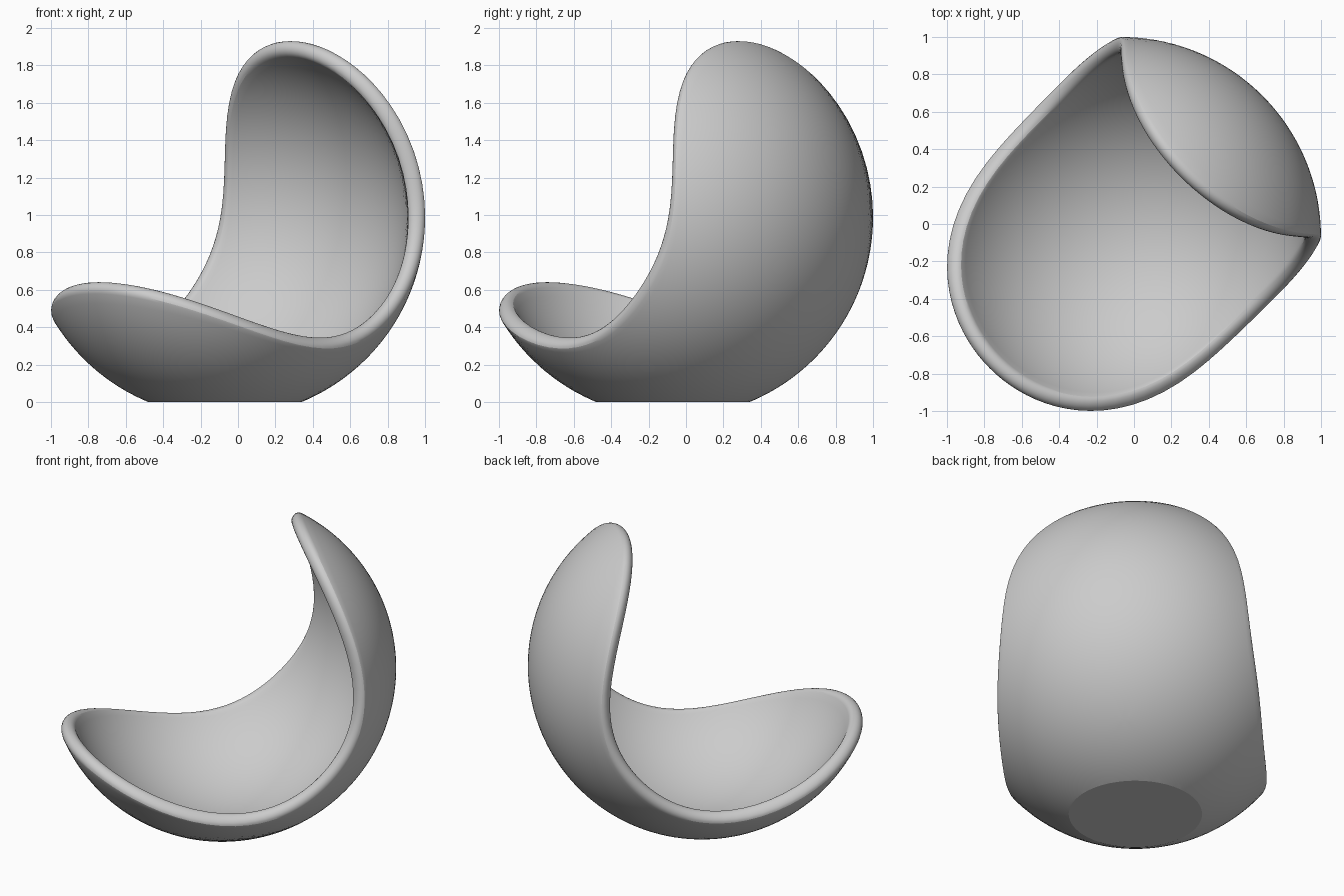
import bpy, bmesh, math
from mathutils import Vector

if "Cube" in bpy.data.objects:
    bpy.data.objects.remove(bpy.data.objects["Cube"])

R_OUT, R_IN = 1.07, 0.98
R_MID, R_RIM = (R_OUT + R_IN) / 2, (R_OUT - R_IN) / 2
CENTRE = Vector((-0.07, -0.07, 0.988))
SEG, ROWS, RIM_STEPS = 128, 36, 10

# Frame of the shell: its middle points down and back along the diagonal
back = Vector((1, 1, 0)).normalized()
side = Vector((1, -1, 0)).normalized()
up = Vector((0, 0, 1))
axis = (back - up).normalized()
rise = (back + up).normalized()


def direction(theta, phi):
    return (axis * math.cos(theta) + rise * math.sin(theta) * math.cos(phi)
            + side * math.sin(theta) * math.sin(phi))


def rim_angle(phi):
    """Angle from the axis at which the sphere meets the scooped opening."""
    lo, hi = 0.0, 2.6
    for _ in range(40):
        t = (lo + hi) / 2
        p = R_OUT * math.cos(t)
        s = R_OUT * math.sin(t) * math.cos(phi) - 0.04
        if p > 0.68 - 0.55 * s ** 2 - 0.55 * s ** 4:
            lo = t
        else:
            hi = t
    return lo


# Shell section per spoke: outside, rounded rim, inside
bm = bmesh.new()
outer_pole = bm.verts.new(CENTRE + axis * R_OUT)
inner_pole = bm.verts.new(CENTRE + axis * R_IN)
spokes = []
for i in range(SEG):
    phi = 2 * math.pi * i / SEG
    end = rim_angle(phi) - R_RIM / R_MID
    section = [(R_OUT, end * j / ROWS) for j in range(1, ROWS + 1)]
    for k in range(1, RIM_STEPS):
        a = math.pi * k / RIM_STEPS
        section.append((R_MID + R_RIM * math.cos(a), end + R_RIM / R_MID * math.sin(a)))
    section += [(R_IN, end * j / ROWS) for j in range(ROWS, 0, -1)]
    spokes.append([bm.verts.new(CENTRE + direction(t, phi) * r) for r, t in section])

for i in range(SEG):
    a, b = spokes[i], spokes[(i + 1) % SEG]
    bm.faces.new((outer_pole, a[0], b[0]))
    bm.faces.new((inner_pole, b[-1], a[-1]))
    for j in range(len(a) - 1):
        bm.faces.new((a[j], a[j + 1], b[j + 1], b[j]))

# Flat foot
bmesh.ops.bisect_plane(bm, geom=bm.verts[:] + bm.edges[:] + bm.faces[:],
                       plane_co=(0, 0, 0), plane_no=(0, 0, -1), clear_outer=True)
bmesh.ops.holes_fill(bm, edges=[e for e in bm.edges if e.is_boundary], sides=0)
bmesh.ops.recalc_face_normals(bm, faces=bm.faces[:])

mesh = bpy.data.meshes.new("chair_shell")
bm.to_mesh(mesh)
bm.free()
shell = bpy.data.objects.new("chair_shell", mesh)
bpy.context.collection.objects.link(shell)
bpy.context.view_layer.objects.active = shell
shell.select_set(True)
bpy.ops.object.shade_smooth_by_angle(angle=math.radians(20))
